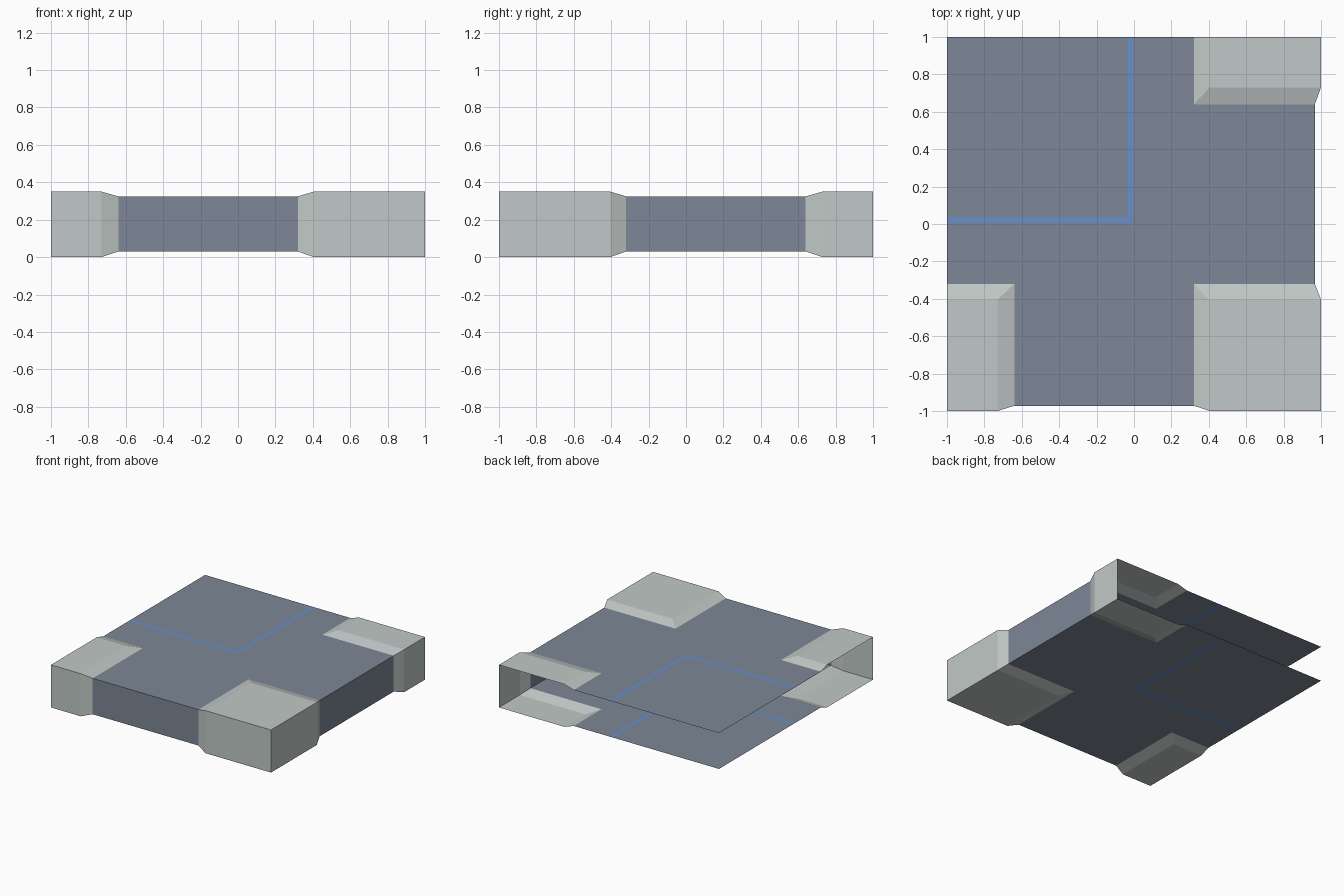
import bpy, bmesh

if "Cube" in bpy.data.objects:
    bpy.data.objects.remove(bpy.data.objects["Cube"])

LOW, HIGH = 0.03, 0.325      # recessed deck levels
BOTTOM, TOP = 0.0, 0.35      # raised corner levels


def material(name, rgb):
    m = bpy.data.materials.new(name)
    m.diffuse_color = (*rgb, 1)
    m.use_nodes = True
    m.node_tree.nodes["Principled BSDF"].inputs["Base Color"].default_value = m.diffuse_color
    return m


slate = material("slate", (0.205, 0.243, 0.309))
pale = material("pale_grey", (0.533, 0.584, 0.571))
blue = material("blue", (0.130, 0.275, 0.610))


def finish(name, bm, mats):
    bmesh.ops.remove_doubles(bm, verts=bm.verts, dist=0.0005)
    bmesh.ops.recalc_face_normals(bm, faces=bm.faces)
    mesh = bpy.data.meshes.new(name)
    bm.to_mesh(mesh)
    bm.free()
    for m in mats:
        mesh.materials.append(m)
    ob = bpy.data.objects.new(name, mesh)
    bpy.context.collection.objects.link(ob)


def face(bm, pts, index=0):
    f = bm.faces.new([bm.verts.new(p) for p in pts])
    f.material_index = index


def wall(bm, a, b, za, zb):
    # upright quad between plan points a and b, with their (low, high) levels
    face(bm, [(*a, za[0]), (*b, zb[0]), (*b, zb[1]), (*a, za[1])])


# Deck: upper and lower sheets with blue guide lines, closed at front and right
bm = bmesh.new()
xs = [-1, -0.64, -0.035, -0.005, 0.32, 0.967]
ys = [-0.972, -0.32, 0.005, 0.035, 0.64, 1]
for x0, x1 in zip(xs, xs[1:]):
    for y0, y1 in zip(ys, ys[1:]):
        x, y = (x0 + x1) / 2, (y0 + y1) / 2
        left_pad = x < -0.64 and y < -0.32
        right_pads = x > 0.32 and (y < -0.32 or y > 0.64)
        if left_pad or right_pads:
            continue
        line_y = -0.035 < x < -0.005 and y > 0
        line_x = 0.005 < y < 0.035 and x < 0
        for z in (LOW, HIGH):
            face(bm, [(x0, y0, z), (x1, y0, z), (x1, y1, z), (x0, y1, z)],
                 int(line_x or line_y))
for a, b in zip(xs[1:4], xs[2:5]):
    wall(bm, (a, ys[0]), (b, ys[0]), (LOW, HIGH), (LOW, HIGH))
for a, b in zip(ys[1:4], ys[2:5]):
    wall(bm, (xs[-1], a), (xs[-1], b), (LOW, HIGH), (LOW, HIGH))
finish("deck", bm, [slate, blue])


# Raised corners: flat sheets, slopes down to the deck, and outer walls
def corner(name, flat, rim, outer):
    """flat: four plan corners, the last three bordering the slope;
    rim: matching deck-level points; outer: wall path of (point, on_rim)."""
    bm = bmesh.new()
    for zf, zr in ((BOTTOM, LOW), (TOP, HIGH)):
        face(bm, [(*p, zf) for p in flat])
        edge = flat[1:]
        for i in range(2):
            face(bm, [(*edge[i], zf), (*rim[i], zr),
                      (*rim[i + 1], zr), (*edge[i + 1], zf)])
    for (a, ra), (b, rb) in zip(outer, outer[1:]):
        levels = ((BOTTOM, TOP), (LOW, HIGH))
        wall(bm, a, b, levels[ra], levels[rb])
    finish(name, bm, [pale])


flat = [(-1, -1), (-0.73, -1), (-0.73, -0.405), (-1, -0.405)]
rim = [(-0.64, -0.972), (-0.64, -0.32), (-1, -0.32)]
corner("front_left_corner", flat, rim,
       [(flat[0], 0), (flat[1], 0), (rim[0], 1)])

flat = [(1, 1), (1, 0.73), (0.405, 0.73), (0.405, 1)]
rim = [(0.967, 0.64), (0.32, 0.64), (0.32, 1)]
corner("back_right_corner", flat, rim,
       [(flat[0], 0), (flat[1], 0), (rim[0], 1)])

flat = [(1, -1), (1, -0.405), (0.405, -0.405), (0.405, -1)]
rim = [(0.967, -0.32), (0.32, -0.32), (0.32, -0.972)]
corner("front_right_corner", flat, rim,
       [(rim[2], 1), (flat[3], 0), (flat[0], 0), (flat[1], 0), (rim[0], 1)])
